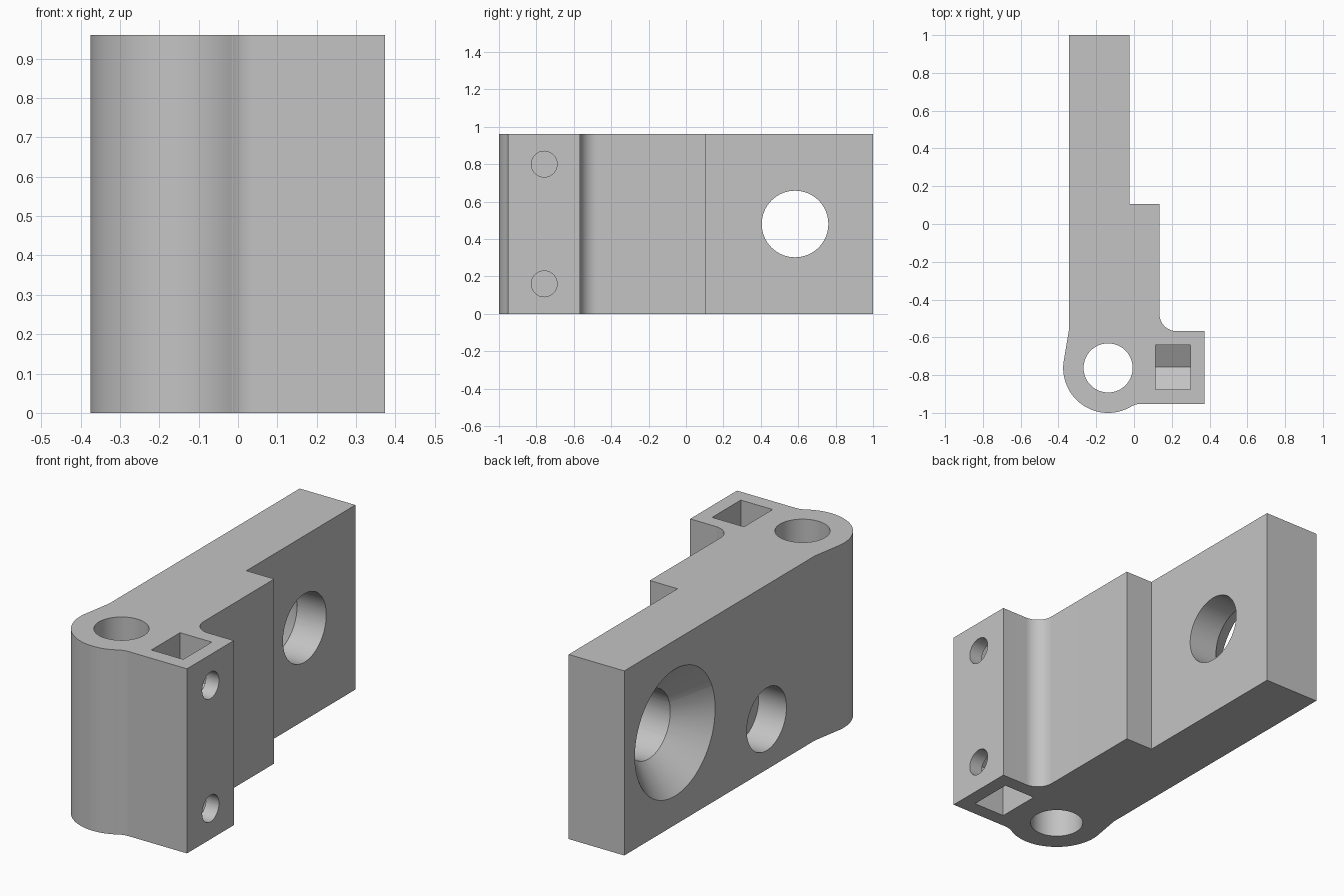
import bpy, bmesh
from math import radians, cos, sin, sqrt
from mathutils import Matrix, Vector

cube = bpy.data.objects.get("Cube")
if cube:
    bpy.data.objects.remove(cube)

HEIGHT = 0.96
PIN = (-0.137, -0.762)

grey = bpy.data.materials.new("plain grey")
grey.use_nodes = True
colour = (0.55, 0.55, 0.55, 1)
grey.diffuse_color = colour
grey.node_tree.nodes["Principled BSDF"].inputs["Base Color"].default_value = colour


def make_object(name, bm):
    bmesh.ops.recalc_face_normals(bm, faces=bm.faces)
    mesh = bpy.data.meshes.new(name)
    bm.to_mesh(mesh)
    bm.free()
    mesh.materials.append(grey)
    obj = bpy.data.objects.new(name, mesh)
    bpy.context.collection.objects.link(obj)
    return obj


def prism(name, points, offset):
    """Extrude a closed outline of 3D points along an offset."""
    bm = bmesh.new()
    face = bm.faces.new([bm.verts.new(p) for p in points])
    out = bmesh.ops.extrude_face_region(bm, geom=[face])
    verts = [v for v in out["geom"] if isinstance(v, bmesh.types.BMVert)]
    bmesh.ops.translate(bm, verts=verts, vec=offset)
    return make_object(name, bm)


def drill(name, start, end, r1, r2=None):
    """Round cutter between two points, tapered if r2 is given."""
    a, b = Vector(start), Vector(end)
    turn = (b - a).to_track_quat("Z", "Y").to_matrix().to_4x4()
    bm = bmesh.new()
    bmesh.ops.create_cone(bm, cap_ends=True, segments=64, radius1=r1,
                          radius2=r2 or r1, depth=(b - a).length,
                          matrix=Matrix.Translation((a + b) / 2) @ turn)
    return make_object(name, bm)


def arc(cx, cy, r, start, end, steps):
    angles = [radians(start + (end - start) * i / steps) for i in range(steps + 1)]
    return [(cx + r * cos(a), cy + r * sin(a)) for a in angles]


# Body outline: stepped arm, filleted clamp block, rounded hinge barrel
outline = [(-0.025, 1), (-0.345, 1), (-0.345, -0.565)]
outline += arc(*PIN, 0.238, 170.4, 300.9, 40)
outline += arc(0.037, -1.052, 0.1, 120.9, 90, 10)
outline += [(0.373, -0.952), (0.373, -0.567)]
outline += arc(0.225, -0.477, 0.09, 270, 180, 16)
outline += [(0.135, 0.105), (-0.025, 0.105)]
body = prism("hinge_bracket", [(x, y, 0) for x, y in outline], (0, 0, HEIGHT))

# Hinge pin bore, countersunk bolt hole and blind side hole
cutters = [
    drill("pin_bore_cutter", (*PIN, -0.1), (*PIN, HEIGHT + 0.1), 0.13),
    drill("bolt_hole_cutter", (-0.5, 0.583, 0.48), (0.2, 0.583, 0.48), 0.178),
    drill("countersink_cutter", (-0.355, 0.583, 0.48), (-0.193, 0.583, 0.48), 0.34, 0.178),
    drill("side_hole_cutter", (-0.5, -0.17, 0.262), (-0.185, -0.17, 0.262), 0.163),
]

# Nut slots with a V floor, each crossed by a screw hole
half, y = 0.1175, -0.758
radius = half * 2 / sqrt(3)
for name, z, way, rim in (("top", 0.8, 1, HEIGHT + 0.05), ("bottom", 0.16, -1, -0.05)):
    section = [(y - half, rim), (y - half, z - way * radius / 2),
               (y, z - way * radius), (y + half, z - way * radius / 2), (y + half, rim)]
    cutters.append(prism(name + "_nut_slot_cutter",
                         [(0.115, a, b) for a, b in section], (0.183, 0, 0)))
    cutters.append(drill(name + "_screw_hole_cutter", (0.2, y, z), (0.45, y, z), 0.069))

# Cut everything, then discard the cutters
bpy.context.view_layer.objects.active = body
body.select_set(True)
for cutter in cutters:
    cut = body.modifiers.new(cutter.name, "BOOLEAN")
    cut.operation = "DIFFERENCE"
    cut.solver = "EXACT"
    cut.object = cutter
    bpy.ops.object.modifier_apply(modifier=cut.name)
for cutter in cutters:
    bpy.data.objects.remove(cutter)

bpy.ops.object.shade_smooth_by_angle(angle=radians(25))
